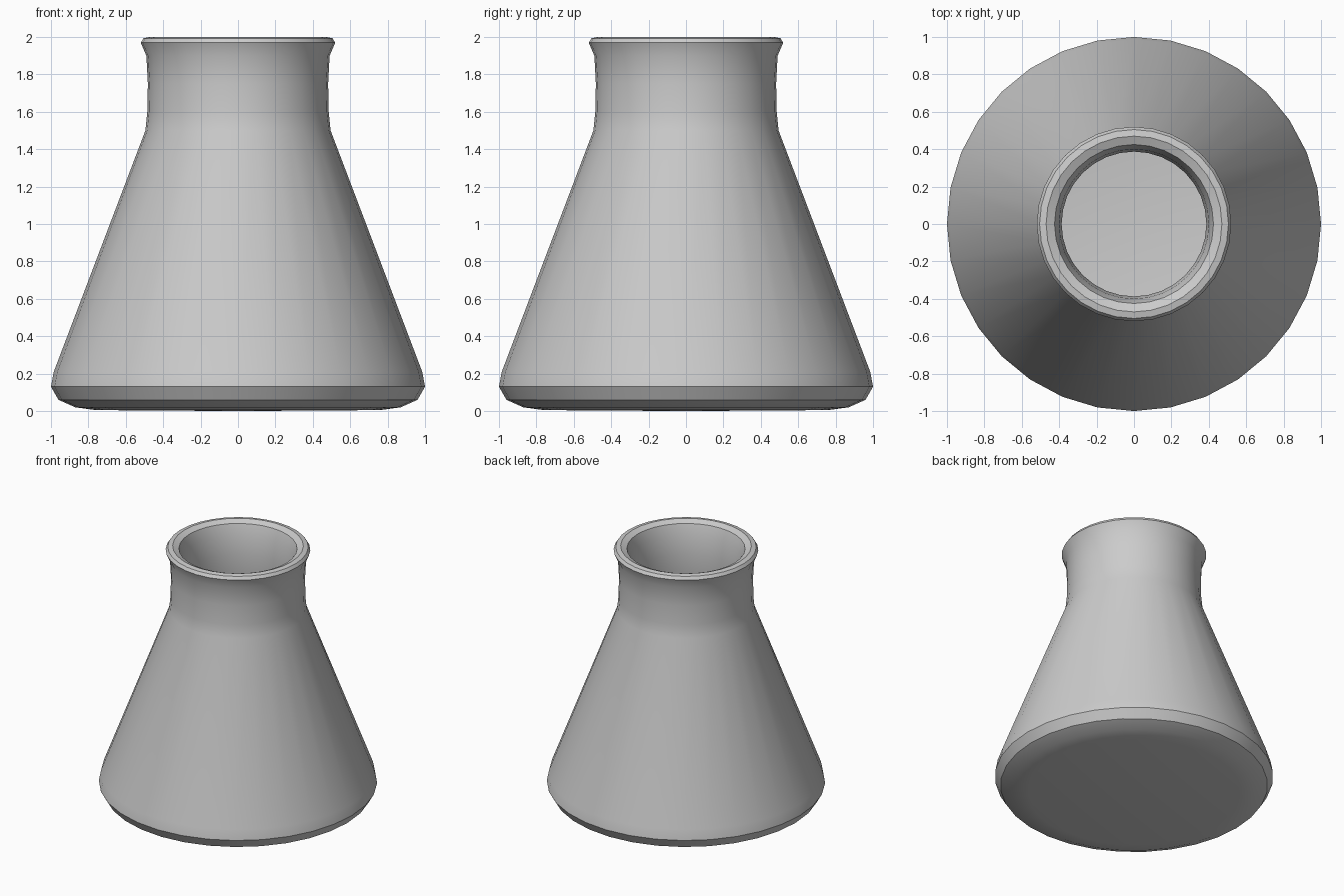
import bpy, bmesh, math

cube = bpy.data.objects.get("Cube")
if cube:
    bpy.data.objects.remove(cube, do_unlink=True)

# Single grey material
grey = bpy.data.materials.new("plain grey")
grey.use_nodes = True
grey.diffuse_color = (0.6, 0.6, 0.6, 1)
grey.node_tree.nodes["Principled BSDF"].inputs["Base Color"].default_value = (0.6, 0.6, 0.6, 1)

SEGMENTS = 32

# Wall section (radius, height): outside from base to lip, then inside down to the floor
outside = [(0, 0), (0.76, 0.005), (0.87, 0.02), (0.96, 0.06), (1.0, 0.13), (0.985, 0.21),
           (0.495, 1.5), (0.485, 1.6), (0.482, 1.75), (0.49, 1.9), (0.52, 1.97)]
lip = [(0.505, 1.993), (0.47, 2.0), (0.425, 1.98)]
inside = [(0.4, 1.9), (0.387, 1.75), (0.39, 1.6), (0.41, 1.47), (0.89, 0.21),
          (0.9, 0.15), (0.86, 0.11), (0.76, 0.08), (0, 0.08)]


def lathe(name, profile, material):
    bm = bmesh.new()
    verts = [bm.verts.new((r, 0, z)) for r, z in profile]
    edges = [bm.edges.new(pair) for pair in zip(verts, verts[1:])]
    bmesh.ops.spin(bm, geom=verts + edges, axis=(0, 0, 1), cent=(0, 0, 0),
                   angle=math.tau, steps=SEGMENTS, use_duplicate=False)
    bmesh.ops.remove_doubles(bm, verts=bm.verts[:], dist=0.0005)
    bmesh.ops.recalc_face_normals(bm, faces=bm.faces[:])
    mesh = bpy.data.meshes.new(name)
    bm.to_mesh(mesh)
    bm.free()
    mesh.materials.append(material)
    obj = bpy.data.objects.new(name, mesh)
    bpy.context.collection.objects.link(obj)
    return obj


# Hollow conical flask with a flared lip
flask = lathe("conical_flask", outside + lip + inside, grey)
bpy.ops.object.select_all(action="DESELECT")
flask.select_set(True)
bpy.context.view_layer.objects.active = flask
bpy.ops.object.shade_smooth_by_angle(angle=math.radians(32))
